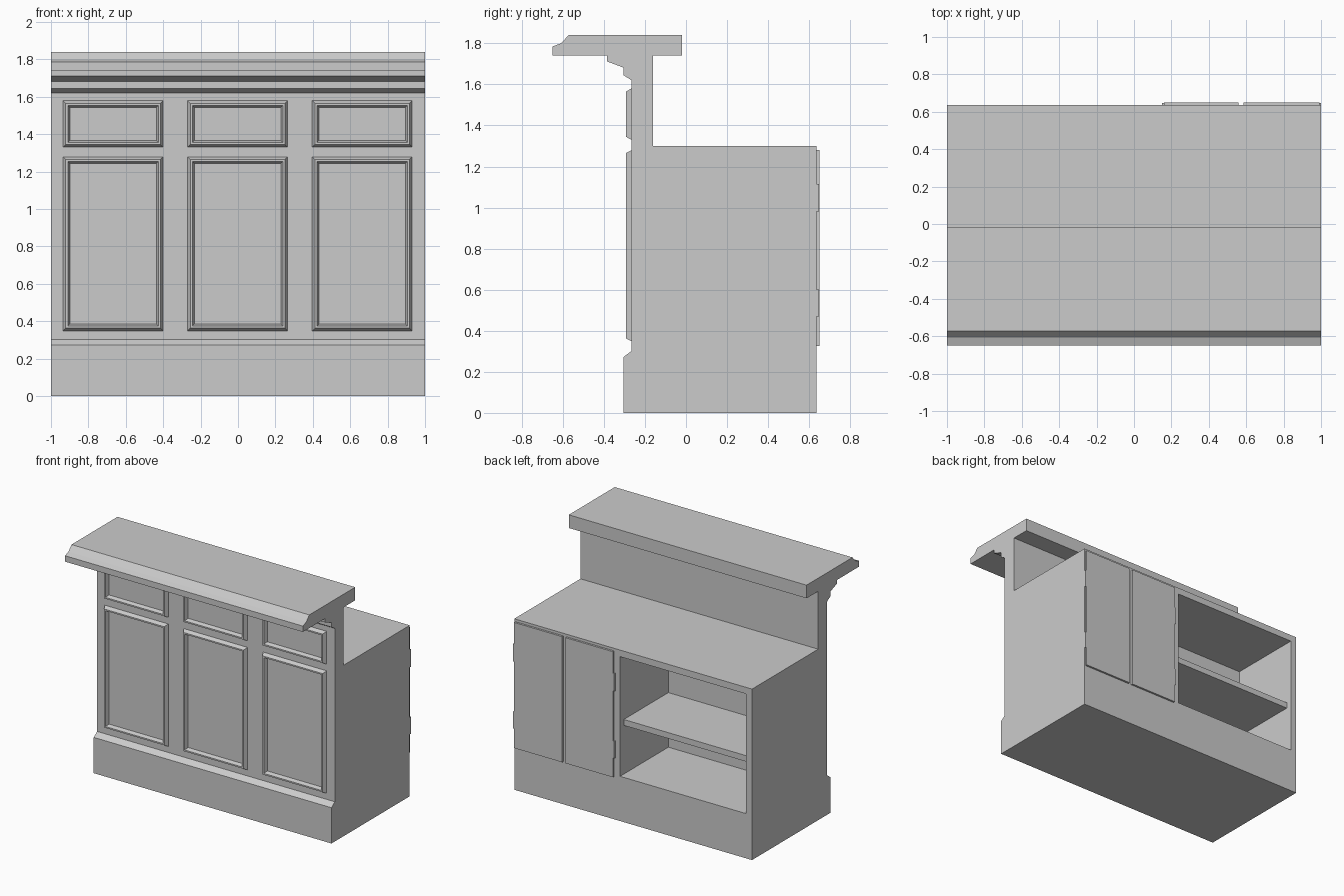
import bpy
import bmesh

if "Cube" in bpy.data.objects:
    bpy.data.objects.remove(bpy.data.objects["Cube"])


def finish(name, bm):
    bmesh.ops.recalc_face_normals(bm, faces=bm.faces[:])
    mesh = bpy.data.meshes.new(name)
    bm.to_mesh(mesh)
    bm.free()
    obj = bpy.data.objects.new(name, mesh)
    bpy.context.collection.objects.link(obj)
    return obj


def box(name, x, y, z):
    bm = bmesh.new()
    bmesh.ops.create_cube(bm, size=1)
    for v in bm.verts:
        for i, (lo, hi) in enumerate((x, y, z)):
            v.co[i] = lo if v.co[i] < 0 else hi
    return finish(name, bm)


def extrude_x(name, profile, x0, x1):
    bm = bmesh.new()
    face = bm.faces.new([bm.verts.new((x0, y, z)) for y, z in profile])
    out = bmesh.ops.extrude_face_region(bm, geom=[face])
    for v in out["geom"]:
        if isinstance(v, bmesh.types.BMVert):
            v.co.x = x1
    return finish(name, bm)


def frame(name, x0, x1, z0, z1, section):
    # rectangular ring swept from (inset, y) section points
    bm = bmesh.new()
    loops = [[bm.verts.new(p) for p in ((x0 + d, y, z0 + d), (x1 - d, y, z0 + d),
                                        (x1 - d, y, z1 - d), (x0 + d, y, z1 - d))]
             for d, y in section]
    for i, a in enumerate(loops):
        b = loops[(i + 1) % len(loops)]
        for j in range(4):
            k = (j + 1) % 4
            bm.faces.new((a[j], a[k], b[k], b[j]))
    return finish(name, bm)


# Main body: base, front wall, crown moulding, bar top and work surface
profile = [(-0.305, 0), (0.635, 0), (0.635, 1.3), (-0.16, 1.3), (-0.16, 1.74),
           (-0.02, 1.74), (-0.02, 1.84), (-0.572, 1.84), (-0.608, 1.8),
           (-0.65, 1.785), (-0.65, 1.74), (-0.385, 1.74), (-0.385, 1.712),
           (-0.305, 1.682), (-0.305, 1.645), (-0.265, 1.62), (-0.265, 0.302),
           (-0.305, 0.272)]
body = extrude_x("counter_body", profile, -1, 1)

# Open storage bay cut into the back
cutter = box("bay_cutter", (-0.95, 0.11), (0.055, 0.8), (0.34, 1.25))
cutter.hide_render = True
cutter.display_type = 'WIRE'
cut = body.modifiers.new("storage_bay", 'BOOLEAN')
cut.operation = 'DIFFERENCE'
cut.solver = 'EXACT'
cut.object = cutter

# Shelf inside the bay
box("shelf", (-0.952, 0.112), (0.053, 0.59), (0.71, 0.755))

# Raised panel mouldings on the front
section = [(0, -0.262), (0.001, -0.267), (0.015, -0.293), (0.026, -0.293), (0.038, -0.262)]
for i, cx in enumerate((-0.668, -0.002, 0.664)):
    for label, z0, z1 in (("lower", 0.348, 1.28), ("upper", 1.33, 1.58)):
        frame(f"{label}_panel_frame_{i}", cx - 0.268, cx + 0.268, z0, z1, section)

# Cupboard doors on the back, each with two hinges on its outer edge
for side, x0, x1, h0, h1 in (("inner", 0.16, 0.56, 0.15, 0.161),
                             ("outer", 0.586, 0.992, 0.991, 1.0)):
    box(f"{side}_door", (x0, x1), (0.63, 0.65), (0.325, 1.28))
    for label, z0, z1 in (("lower", 0.47, 0.6), ("upper", 0.98, 1.115)):
        box(f"{side}_door_{label}_hinge", (h0, h1), (0.63, 0.648), (z0, z1))
